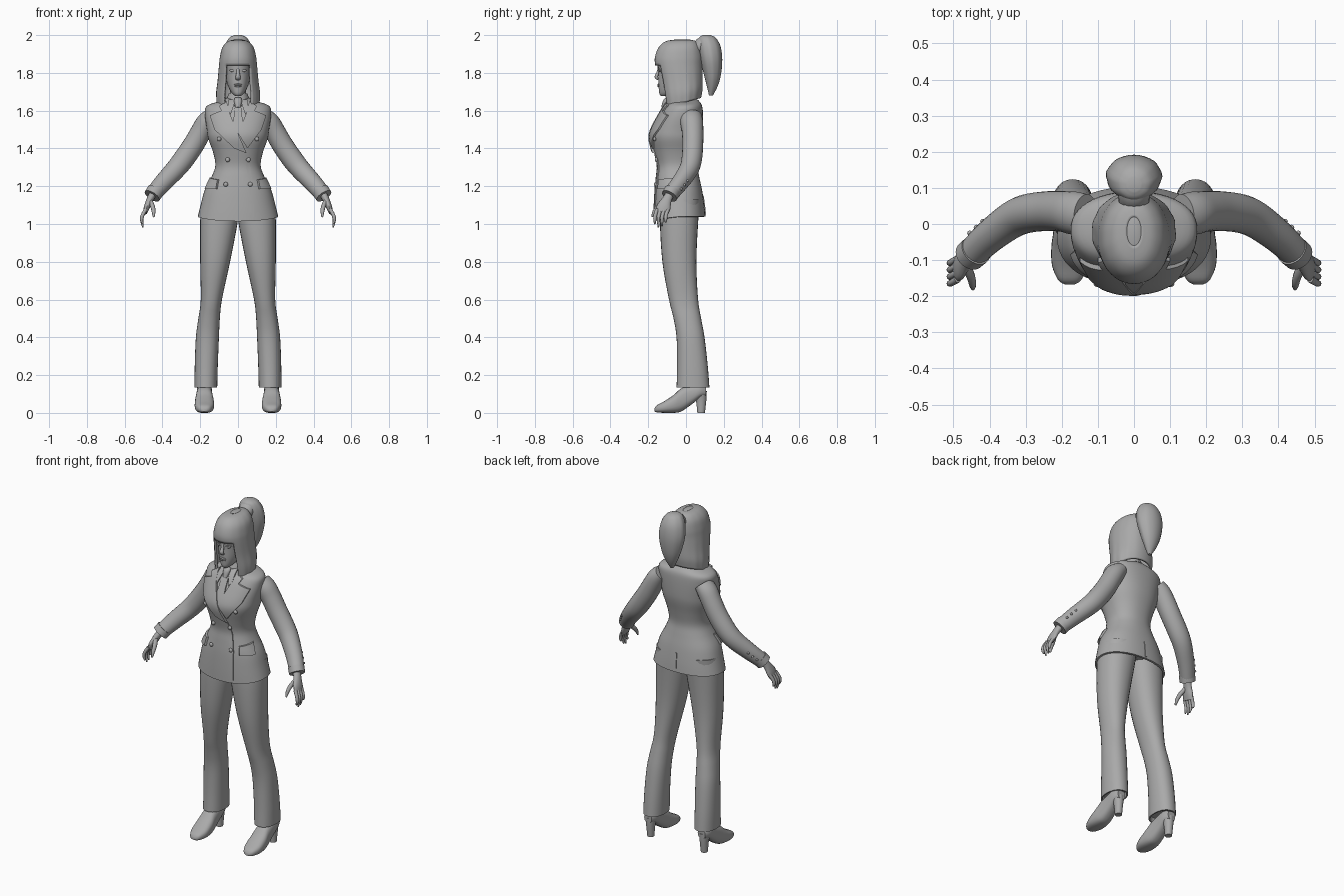
import bpy, bmesh, math
from mathutils import Vector
from mathutils.bvhtree import BVHTree

if "Cube" in bpy.data.objects:
    bpy.data.objects.remove(bpy.data.objects["Cube"])

GREY = (0.4, 0.4, 0.4, 1)
mat = bpy.data.materials.new("plain grey")
mat.use_nodes = True
mat.diffuse_color = GREY
mat.node_tree.nodes["Principled BSDF"].inputs["Base Color"].default_value = GREY
SIDES = ((1, "left"), (-1, "right"))


def finish(name, bm, angle=50):
    """Turn a bmesh into a smooth shaded object; return it with a ray tree."""
    bmesh.ops.recalc_face_normals(bm, faces=bm.faces)
    tree = BVHTree.FromBMesh(bm)
    me = bpy.data.meshes.new(name)
    bm.to_mesh(me)
    bm.free()
    me.materials.append(mat)
    ob = bpy.data.objects.new(name, me)
    bpy.context.collection.objects.link(ob)
    bpy.ops.object.select_all(action='DESELECT')
    ob.select_set(True)
    bpy.context.view_layer.objects.active = ob
    bpy.ops.object.shade_smooth_by_angle(angle=math.radians(angle))
    return ob, tree


def spline(keys, sub=4):
    """Catmull-Rom interpolation between rows of numbers."""
    out = []
    for i in range(len(keys) - 1):
        p = [keys[max(0, min(len(keys) - 1, i + k))] for k in (-1, 0, 1, 2)]
        for s in range(sub):
            t = s / sub
            out.append(tuple(0.5 * (2 * b + (c - a) * t + (2 * a - 5 * b + 4 * c - d) * t * t
                                    + (3 * b - a - 3 * c + d) * t ** 3) for a, b, c, d in zip(*p)))
    return out + [keys[-1]]


def oval(n, e, a, b):
    """Superellipse offsets, starting at the front."""
    for j in range(n):
        s, c = math.sin(2 * math.pi * j / n), -math.cos(2 * math.pi * j / n)
        yield (a * math.copysign(abs(s) ** (2 / e), s), b * math.copysign(abs(c) ** (2 / e), c))


def skin(name, rings, skip=None, caps=True, angle=50):
    bm = bmesh.new()
    rows = [[bm.verts.new(p) for p in r] for r in rings]
    n = len(rows[0])
    for i in range(len(rows) - 1):
        for j in range(n):
            if not (skip and skip(i, j)):
                k = (j + 1) % n
                bm.faces.new((rows[i][j], rows[i][k], rows[i + 1][k], rows[i + 1][j]))
    if caps:
        bm.faces.new(rows[0])
        bm.faces.new(rows[-1])
    return finish(name, bm, angle)


def level_rings(rows, n=32, e=2.0):
    """Level rings from (height, centre x, front y, back y, half width)."""
    return [[Vector((cx + u, (f + b) / 2 + v, z)) for u, v in oval(n, e, rx, (b - f) / 2)]
            for z, cx, f, b, rx in rows]


def tube(name, path, n=16, sub=4, sx=1):
    """Limb along a path of (x, y, z, radius along y, radius across)."""
    rows = spline(path, sub)
    pts = [Vector((sx * r[0], r[1], r[2])) for r in rows]
    rings = []
    for i, r in enumerate(rows):
        t = (pts[min(i + 1, len(pts) - 1)] - pts[max(i - 1, 0)]).normalized()
        side = (Vector((0, 1, 0)) - t * t.y).normalized()
        rings.append([pts[i] + side * u + t.cross(side) * v for u, v in oval(n, 2, r[3], r[4])])
    return skin(name, rings)


def plate(name, tree, outline, thick, yaw=0, sx=1, step=0.015):
    """Cut a flat outline into a grid, drape it on a surface and thicken it."""
    U = Vector((math.cos(yaw), math.sin(yaw), 0))
    D = Vector((-math.sin(yaw), math.cos(yaw), 0))
    bm = bmesh.new()
    bm.faces.new([bm.verts.new((u, 0, z)) for u, z in outline])
    for axis in (Vector((1, 0, 0)), Vector((0, 0, 1))):
        vals = [v.co.dot(axis) for v in bm.verts]
        for k in range(1, int((max(vals) - min(vals)) / step) + 1):
            bmesh.ops.bisect_plane(bm, geom=bm.verts[:] + bm.edges[:] + bm.faces[:],
                                   plane_co=axis * (min(vals) + k * step), plane_no=axis)
    for v in bm.verts:
        o = U * v.co.x + Vector((0, 0, v.co.z)) - D
        hit = tree.ray_cast(o, D)[0] or tree.find_nearest(o + D)[0]
        v.co = hit + D * 0.002
    top = bmesh.ops.extrude_face_region(bm, geom=bm.faces[:])["geom"]
    for v in top:
        if isinstance(v, bmesh.types.BMVert):
            v.co -= D * (thick + 0.002)
    for v in bm.verts:
        v.co.x *= sx
    return finish(name, bm, 35)


def ball(name, centre, size, n=16):
    bm = bmesh.new()
    bmesh.ops.create_uvsphere(bm, u_segments=n, v_segments=n // 2, radius=1)
    for v in bm.verts:
        v.co = Vector(centre) + Vector(a * b for a, b in zip(v.co, size))
    return finish(name, bm)


# jacket body with a turned-in hem
torso = spline([(1.668, 0, -.07, .05, .055), (1.65, 0, -.09, .07, .10), (1.625, 0, -.11, .085, .165),
                (1.58, 0, -.138, .09, .175), (1.5, 0, -.178, .09, .165), (1.45, 0, -.186, .085, .157),
                (1.38, 0, -.17, .07, .132), (1.31, 0, -.155, .06, .12), (1.25, 0, -.16, .07, .14),
                (1.18, 0, -.167, .085, .176), (1.1, 0, -.171, .097, .198), (1.04, 0, -.172, .103, .213)])
torso += [(1.038, 0, -.162, .093, .203), (1.07, 0, -.14, .08, .185)]
rings = level_rings(torso, 48, 2.25)
for ring in rings:
    for p in ring:
        if p.z < 1.2:
            p.z -= 0.025 * min(1, (1.2 - p.z) / 0.16) * max(0, -p.y / 0.17) ** 2
_, body = skin("jacket_body", rings)

# lapels, front overlap, back vent and pockets
plate("right_lapel", body, [(-.06, 1.65), (-.1, 1.625), (-.088, 1.6), (-.15, 1.575), (-.125, 1.5),
                            (-.02, 1.4), (.045, 1.375), (0, 1.48), (-.045, 1.59)], .013)
plate("left_lapel", body, [(.06, 1.65), (.1, 1.625), (.088, 1.6), (.15, 1.575), (.125, 1.5),
                           (.05, 1.4), (0, 1.48), (.045, 1.59)], .01)
plate("front_overlap", body, [(.045, 1.38), (.065, 1.3), (.08, 1.2), (.085, 1.034), (.06, 1.03),
                              (.06, 1.2), (.045, 1.3)], .005)
plate("back_vent", body, [(-.006, 1.05), (.006, 1.05), (.004, 1.15), (-.004, 1.15)], .004, yaw=math.pi)
for sx, side in SIDES:
    plate(side + "_pocket_flap", body, [(-.025, 1.185), (.065, 1.185), (.06, 1.245), (-.025, 1.235)],
          .012, math.pi / 4, sx)
    plate(side + "_breast_pocket", body, [(.075, 1.522), (.135, 1.537), (.135, 1.555), (.075, 1.54)], .008, 0, sx)
    for x, z in ((.1, 1.45), (.055, 1.34), (.065, 1.21)):
        y = body.ray_cast(Vector((sx * x, -1, z)), Vector((0, 1, 0)))[0].y
        ball(side + "_jacket_button", (sx * x, y - .005, z), (.012, .008, .012))

# shirt collar and tie
plate("tie", body, [(-.02, 1.63), (.02, 1.63), (.024, 1.53), (0, 1.475), (-.024, 1.53)], .008)
tube("tie_knot", [(0, -.092, 1.665, .008, .018), (0, -.107, 1.65, .014, .021), (0, -.122, 1.615, .01, .012)])
for sx, side in SIDES:
    plate(side + "_collar_point", body, [(.012, 1.66), (.05, 1.66), (.055, 1.61), (.038, 1.58)], .012, 0, sx)
skin("shirt_collar", level_rings([(1.64, 0, -.095, .055, .068), (1.665, 0, -.085, .045, .058),
                                  (1.69, 0, -.075, .038, .05)]))
skin("neck", level_rings(spline([(1.63, 0, -.075, .035, .05), (1.69, 0, -.075, .025, .042),
                                 (1.76, 0, -.08, .03, .042)])))

# sleeves, cuffs and hands
for sx, side in SIDES:
    tube(side + "_sleeve", [(.135, .025, 1.572, .058, .045), (.165, .03, 1.54, .06, .054),
                            (.195, .035, 1.49, .057, .055), (.235, .036, 1.42, .055, .056),
                            (.29, .03, 1.34, .054, .056), (.335, .013, 1.285, .051, .053),
                            (.4, -.035, 1.215, .045, .048), (.447, -.08, 1.16, .041, .043)], 24, 4, sx)
    tube(side + "_cuff", [(.437, -.072, 1.175, .044, .046), (.455, -.088, 1.148, .043, .045)], 24, 2, sx)
    for k in range(3):
        ball(side + "_sleeve_button", (sx * (.455 - .018 * k), -.025 + .016 * k, 1.185 + .022 * k), (.007,) * 3, 12)
    tube(side + "_palm", [(.45, -.085, 1.16, .022, .02), (.468, -.103, 1.125, .027, .018),
                          (.482, -.118, 1.09, .037, .016), (.492, -.127, 1.06, .034, .011)], 16, 4, sx)
    for k, (tip, name) in enumerate(((1.0, "index"), (.982, "middle"), (.988, "ring"), (1.01, "little"))):
        y = -.153 + .019 * k
        tube(f"{side}_{name}_finger", [(.488, y, 1.078, .01, .01), (.506, y - .01, 1.045, .0095, .0095),
                                       (.51, y - .012, 1.02, .0085, .0085), (.503, y - .012, tip, .004, .004)], 10, 3, sx)
    tube(side + "_thumb", [(.466, -.115, 1.122, .015, .013), (.452, -.145, 1.093, .013, .012),
                           (.447, -.168, 1.065, .01, .01), (.446, -.18, 1.037, .004, .005)], 10, 3, sx)

# trousers, shoes and heels
for sx, side in SIDES:
    leg = [(1.13, .09, -.13, .075, .1), (1.02, .1, -.138, .065, .1), (.8, .121, -.125, .055, .079),
           (.6, .141, -.09, .064, .056), (.5, .153, -.066, .08, .057), (.4, .162, -.05, .098, .061),
           (.25, .168, -.047, .115, .061), (.135, .17, -.05, .124, .06)]
    rows = spline(leg) + [(.135, .17, -.042, .116, .053), (.16, .17, -.035, .11, .047)]
    skin(side + "_trouser_leg", level_rings([(z, sx * x, f, b, r) for z, x, f, b, r in rows], 28, 2.2))
    shoe = spline([(-.168, .008, .022, .012), (-.155, .003, .04, .032), (-.115, 0, .062, .049),
                   (-.065, 0, .095, .051), (-.025, .008, .13, .046), (.03, .045, .15, .041),
                   (.075, .08, .155, .039), (.107, .09, .14, .025)])
    skin(side + "_shoe", [[Vector((sx * .178 + u, y, (lo + hi) / 2 + v)) for u, v in
                           oval(24, 2.6, w, (hi - lo) / 2)] for y, lo, hi, w in shoe])
    skin(side + "_heel", level_rings([(z, sx * .178, f, b, r) for z, f, b, r in spline(
        [(.115, .035, .11, .034), (.07, .052, .108, .025), (0, .06, .1, .019)])], 20))

# head and face
_, face = skin("head", level_rings(spline([
    (1.677, 0, -.132, -.09, .014), (1.69, 0, -.141, -.05, .03), (1.715, 0, -.144, -.01, .046),
    (1.75, 0, -.146, .03, .059), (1.8, 0, -.147, .06, .067), (1.86, 0, -.15, .07, .07),
    (1.92, 0, -.13, .06, .062), (1.955, 0, -.08, .02, .035)]), 32, 2.2))
tube("nose", [(0, -.142, 1.826, .007, .007), (0, -.149, 1.8, .008, .009), (0, -.157, 1.779, .009, .013),
              (0, -.146, 1.765, .006, .012)], 12)
ball("upper_lip", (0, -.145, 1.738, ), (.021, .007, .005))
ball("lower_lip", (0, -.144, 1.73), (.018, .008, .006))
for sx, side in SIDES:
    y = face.ray_cast(Vector((sx * .03, -1, 1.812)), Vector((0, 1, 0)))[0].y
    ball(side + "_eye", (sx * .03, y + .002, 1.812), (.015, .006, .007))
    plate(side + "_eyebrow", face, [(.012, 1.828), (.05, 1.832), (.032, 1.838)], .004, 0, sx)
    plate(side + "_upper_eyelid", face, [(.013, 1.814), (.03, 1.818), (.048, 1.815), (.03, 1.823)], .006, 0, sx)

# hair with a fringe and long front locks
N, OPENING = 64, 42
rows = spline([(1.976, 0, -.06, .02, .02), (1.966, 0, -.11, .055, .055), (1.935, 0, -.145, .075, .083),
               (1.885, 0, -.164, .085, .096), (1.84, 0, -.163, .086, .101), (1.76, 0, -.145, .088, .108),
               (1.69, 0, -.132, .088, .116), (1.635, 0, -.122, .08, .113)])
rings = level_rings(rows, N, 2.1)
for ring in rings:
    for j, p in enumerate(ring):
        low = max(0, min(1, (1.84 - p.z) / .2))
        p.z += low * .27 * (p.y + .04)
        p.x *= 1 + .012 * math.sin(j * 1.4) * (low + .3)
hair, _ = skin("hair", rings[::1], lambda i, j: i >= 16 and min(j + .5, N - j - .5) * 360 / N < OPENING, False)
hair.data.polygons.update()
cap, _ = skin("hair_crown", level_rings([(1.974, 0, -.062, .022, .022), (1.978, 0, -.04, .005, .012)]))
shell = hair.modifiers.new("thickness", 'SOLIDIFY')
shell.thickness = .012
shell.offset = -1

# ponytail and its band
tube("hair_band", [(0, .05, 1.92, .03, .04), (0, .08, 1.945, .04, .045), (0, .105, 1.965, .035, .045)])
rings = level_rings(spline([(2.0, 0, .09, .13, .018), (1.985, 0, .068, .158, .047), (1.94, 0, .064, .183, .07),
                            (1.87, 0, .075, .192, .077), (1.79, 0, .095, .185, .06),
                            (1.73, 0, .11, .168, .037), (1.68, 0, .122, .142, .01)]), 32)
for ring in rings:
    for j, p in enumerate(ring):
        p.x *= 1 + .02 * math.sin(j * 1.7)
skin("ponytail", rings)
